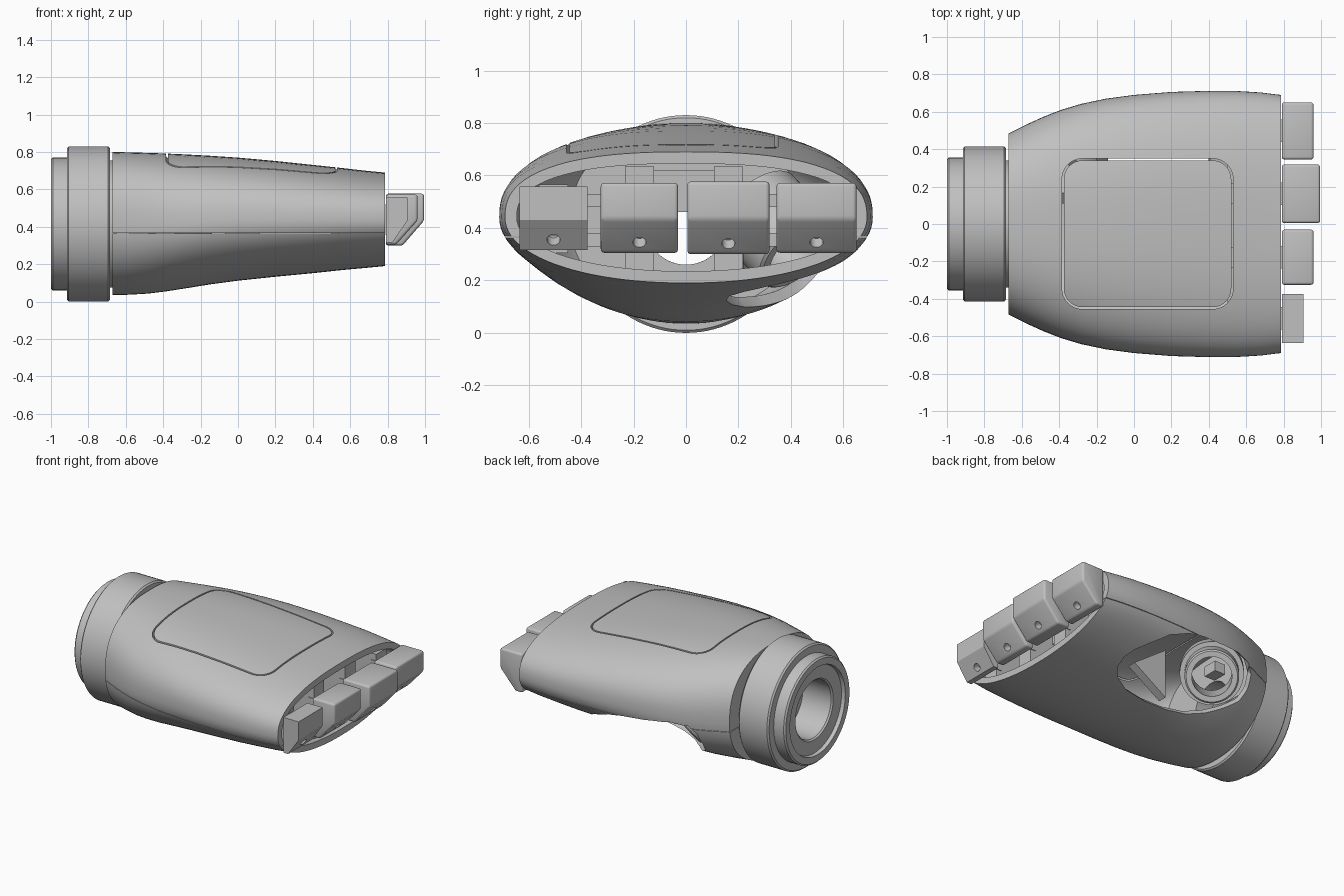
import bpy, bmesh
from math import sin, cos, pi, radians, copysign
from mathutils import Vector

if "Cube" in bpy.data.objects:
    bpy.data.objects.remove(bpy.data.objects["Cube"])

grey = bpy.data.materials.new("plain_grey")
grey.use_nodes = True
GREY = (0.53, 0.53, 0.53, 1)
grey.diffuse_color = GREY
grey.node_tree.nodes["Principled BSDF"].inputs["Base Color"].default_value = GREY


def make(name, bm):
    bmesh.ops.recalc_face_normals(bm, faces=bm.faces)
    me = bpy.data.meshes.new(name)
    bm.to_mesh(me)
    bm.free()
    me.materials.append(grey)
    ob = bpy.data.objects.new(name, me)
    bpy.context.collection.objects.link(ob)
    return ob


def activate(ob):
    bpy.ops.object.select_all(action='DESELECT')
    ob.select_set(True)
    bpy.context.view_layer.objects.active = ob


def smooth(ob, angle=30):
    activate(ob)
    bpy.ops.object.shade_smooth_by_angle(angle=radians(angle))


def loft(name, rings, closed=True):
    """Skin equal rings of points; closed joins last to first, else ends are capped."""
    bm = bmesh.new()
    rows = [[bm.verts.new(p) for p in r] for r in rings]
    pairs = list(zip(rows, rows[1:])) + ([(rows[-1], rows[0])] if closed else [])
    for a, b in pairs:
        for i in range(len(a)):
            j = (i + 1) % len(a)
            bm.faces.new((a[i], a[j], b[j], b[i]))
    if not closed:
        bm.faces.new(rows[0])
        bm.faces.new(rows[-1])
    return make(name, bm)


def prism(name, pts, offset):
    off = Vector(offset)
    pts = [Vector(p) for p in pts]
    return loft(name, [pts, [p + off for p in pts]], False)


def box(name, x0, x1, y0, y1, z0, z1):
    return prism(name, [(x0, y0, z0), (x1, y0, z0), (x1, y1, z0), (x0, y1, z0)], (0, 0, z1 - z0))


def lathe(name, profile, origin, axis, n=64):
    """Closed (distance, radius) profile turned about an axis."""
    axis = Vector(axis).normalized()
    u = axis.orthogonal().normalized()
    v = axis.cross(u)
    o = Vector(origin)
    rings = [[o + axis * d + r * (u * cos(2 * pi * i / n) + v * sin(2 * pi * i / n))
              for i in range(n)] for d, r in profile]
    return loft(name, rings)


def bevel(ob, width, segments=2):
    m = ob.modifiers.new("soft_edges", 'BEVEL')
    m.width, m.segments, m.limit_method = width, segments, 'ANGLE'
    activate(ob)
    bpy.ops.object.modifier_apply(modifier=m.name)


def cut(ob, cutter):
    cutter.hide_render = True
    m = ob.modifiers.new("cut", 'BOOLEAN')
    m.operation, m.solver, m.object = 'DIFFERENCE', 'EXACT', cutter
    activate(ob)
    bpy.ops.object.modifier_apply(modifier=m.name)
    bpy.data.objects.remove(cutter)


def oval(x, half, top, bottom, upper=2.5, lower=2.1, n=96):
    """Cross-section with a fuller upper half than lower half."""
    mid, h = (top + bottom) / 2, (top - bottom) / 2
    pts = []
    for i in range(n):
        c, s = cos(2 * pi * i / n), sin(2 * pi * i / n)
        e = 2 / (upper if s > 0 else lower)
        pts.append((x, half * copysign(abs(c) ** e, c), mid + h * copysign(abs(s) ** e, s)))
    return pts


# Hollow palm shell: station x, half width, top, bottom
CZ = 0.415
WALL = 0.045
stations = [(0.785, .69, .69, .19), (.68, .703, .70, .18), (.55, .711, .715, .168),
            (.4, .712, .731, .152), (.2, .706, .752, .133), (0, .69, .77, .112),
            (-.15, .67, .78, .092), (-.28, .643, .787, .071), (-.39, .61, .792, .054),
            (-.48, .575, .795, .043), (-.58, .53, .798, .037), (-.67, .485, .80, .035)]
outer = [oval(*s) for s in stations]
inner = [oval(max(x, -.63), w - WALL, t - WALL, b + WALL) for x, w, t, b in stations]
hole = [oval(x, .155, CZ + .155, CZ - .155, 2, 2) for x in (-.67, -.63)]
shell = loft("palm_shell", outer + hole + inner[::-1])

# Thumb opening through the lower side, outline given as (x, along slope)
outline = [(.41, .42), (.39, .34), (.32, .27), (.2, .215), (.04, .195), (-.11, .2), (-.23, .23),
           (-.32, .29), (-.40, .37), (-.47, .45), (-.49, .54), (-.48, .63), (-.43, .69),
           (-.32, .725), (-.2, .735), (.0, .74), (.12, .725), (.25, .67), (.34, .57), (.395, .49)]
n, t = Vector((0, .707, -.707)), Vector((0, .707, .707))
cut(shell, prism("thumb_cutter", [Vector((x, 0, 0)) + t * s - n * .05 for x, s in outline], n))


# Fine gap around the back panel
def rounded(x0, x1, y0, y1, r, z):
    pts = []
    for k, (cx, cy) in enumerate([(x1 - r, y1 - r), (x0 + r, y1 - r), (x0 + r, y0 + r), (x1 - r, y0 + r)]):
        for i in range(9):
            a = (k + i / 8) * pi / 2
            pts.append((cx + r * cos(a), cy + r * sin(a), z))
    return pts


g = .010
big, small = (-.385, .53, -.455, .35, .11), (-.385 + g, .53 - g, -.455 + g, .35 - g, .11 - g)
cut(shell, loft("panel_cutter", [rounded(*big, .58), rounded(*big, 1),
                                 rounded(*small, 1), rounded(*small, .58)]))

# Seam between upper and lower halves
cut(shell, box("seam_cutter", -.9, .9, -1, 1, .3635, .3665))
smooth(shell)

# Wrist collar with stepped rear ring and through hole
collar = lathe("wrist_collar", [
    (-.685, .155), (-.685, .405), (-.695, .415), (-.905, .415), (-.915, .405), (-.915, .355),
    (-.99, .355), (-1, .345), (-1, .30), (-.975, .295), (-.975, .205), (-.965, .195),
    (-.75, .195), (-.75, .155)], (0, 0, CZ), (1, 0, 0), 96)
smooth(collar)
neck = lathe("wrist_neck", [(-.70, .155), (-.70, .34), (-.65, .34), (-.65, .155)], (0, 0, CZ), (1, 0, 0))
smooth(neck)

# Finger knuckles with a chamfered underside and a pin hole
fingers = [("little", -.635, -.375, .905, .315, .557, 0), ("ring", -.325, -.03, .96, .305, .572, .014),
           ("middle", .005, .318, .995, .30, .577, .014), ("index", .345, .65, .96, .305, .572, .014)]
for name, y0, y1, x1, z0, z1, soft in fingers:
    mid = z0 + (z1 - z0) * .48
    run = .115 if soft else .08
    side = [(.79, z0), (x1 - run, z0), (x1, mid), (x1, z1), (.79, z1)]
    knuckle = prism(name + "_knuckle", [(x, y0, z) for x, z in side], (0, y1 - y0, 0))
    if soft:
        bevel(knuckle, soft, 3)
    yc = (y0 + y1) / 2
    slope = Vector((mid - z0, 0, -run)).normalized()
    zc = z0 + .04
    start = Vector((x1 - run + run * (zc - z0) / (mid - z0), yc, zc)) - slope * .05
    ring = [start + Vector((0, 1, 0)) * .025 * cos(a) + slope.cross(Vector((0, 1, 0))) * .025 * sin(a)
            for a in (2 * pi * i / 24 for i in range(24))]
    cut(knuckle, prism("pin_cutter", ring, slope * .2))
    smooth(knuckle)
    # Support rib and stub inside the shell
    reach = .20 if abs(yc) < .3 else .13
    box(name + "_rib", .50, .74, yc - .055, yc + .055, .435 - reach, .435 + reach)
    box(name + "_stub", .70, .80, yc - .06, yc + .06, .36, .52)

# Cross bars and centre block behind the ribs
for z in (.33, .48):
    for s in (-1, 1):
        box("cross_bar", .50, .54, s * .16, s * .58, z, z + .05)
box("centre_block", .50, .56, -.14, .12, .46, .62)

# Thumb socket on a wider housing, with its gusset
socket = lathe("thumb_socket", [(-.26, .125), (-.26, .20), (-.14, .20), (-.14, .17), (-.01, .17),
                                (0, .16), (0, .125)], (-.28, .42, .30), (.5, .6, -.62))
smooth(socket)
box("socket_core", -.47, -.39, .22, .32, .43, .50)
prism("thumb_gusset", [(-.07, .16, .50), (-.07, .16, .16), (.18, .16, .32)], (0, .06, 0))
